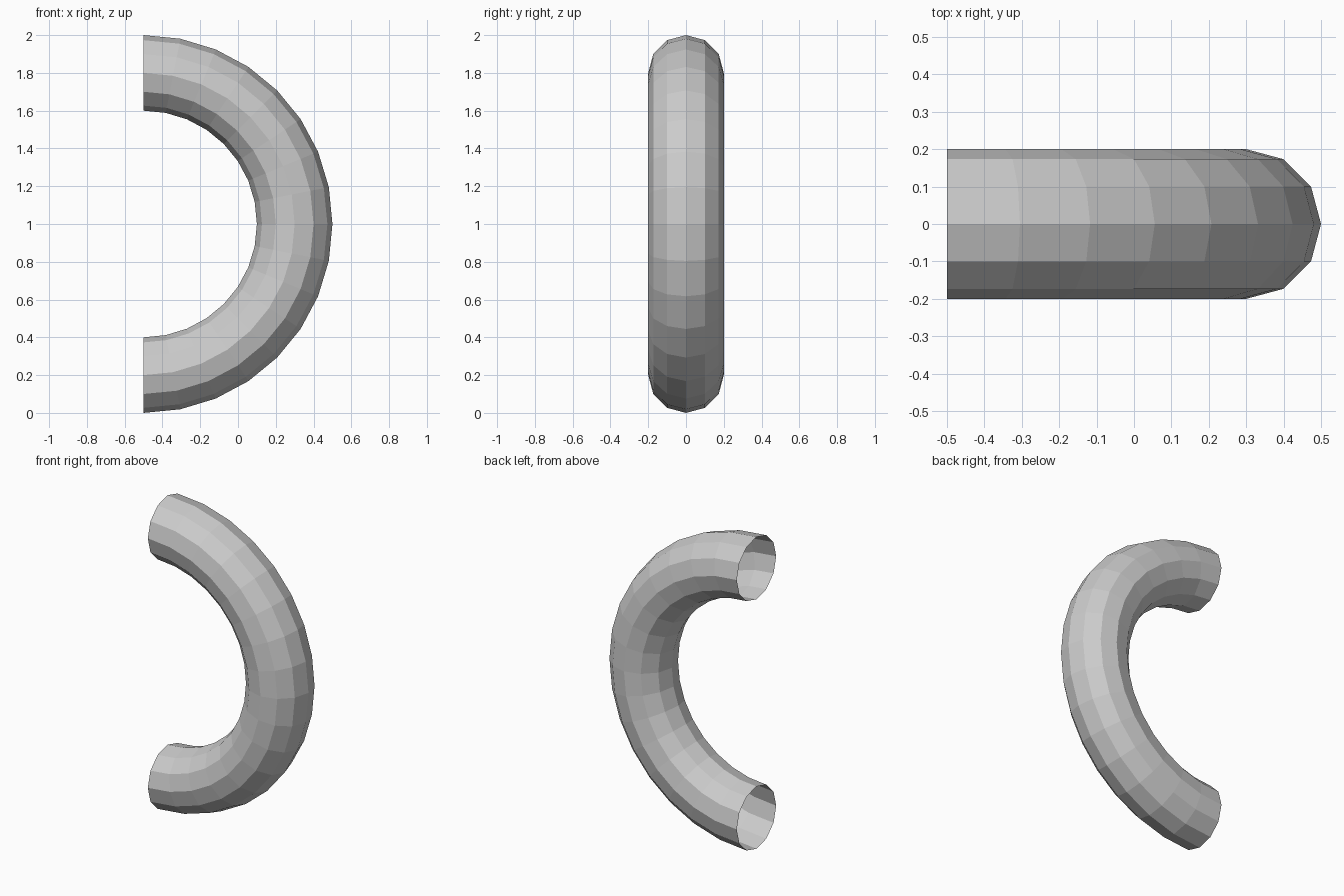
import bpy, bmesh
from math import pi, cos, sin
from mathutils import Vector

if "Cube" in bpy.data.objects:
    bpy.data.objects.remove(bpy.data.objects["Cube"])

MAJOR, MINOR = 0.8, 0.2      # bend radius, tube radius
SIDES, STEPS = 12, 16        # tube sides, segments along the half turn
CENTRE = Vector((-0.5, 0, 1))

# Open ring at the top end of the tube
bm = bmesh.new()
ring = []
for i in range(SIDES):
    a = 2 * pi * i / SIDES
    ring.append(bm.verts.new(CENTRE + Vector((0, MINOR * sin(a), MAJOR + MINOR * cos(a)))))
edges = [bm.edges.new((ring[i], ring[(i + 1) % SIDES])) for i in range(SIDES)]

# Sweep it half a turn towards +x, down to the bottom end
bmesh.ops.spin(bm, geom=ring + edges, cent=CENTRE, axis=(0, 1, 0),
               angle=pi, steps=STEPS, use_duplicate=False)

# Make the flat faces point away from the tube's centre line
bm.normal_update()
for f in bm.faces:
    d = f.calc_center_median() - CENTRE
    core = Vector((d.x, 0, d.z)).normalized() * MAJOR
    if f.normal.dot(d - core) < 0:
        f.normal_flip()

mesh = bpy.data.meshes.new("half_ring_tube")
bm.to_mesh(mesh)
bm.free()
bpy.context.collection.objects.link(bpy.data.objects.new("half_ring_tube", mesh))
